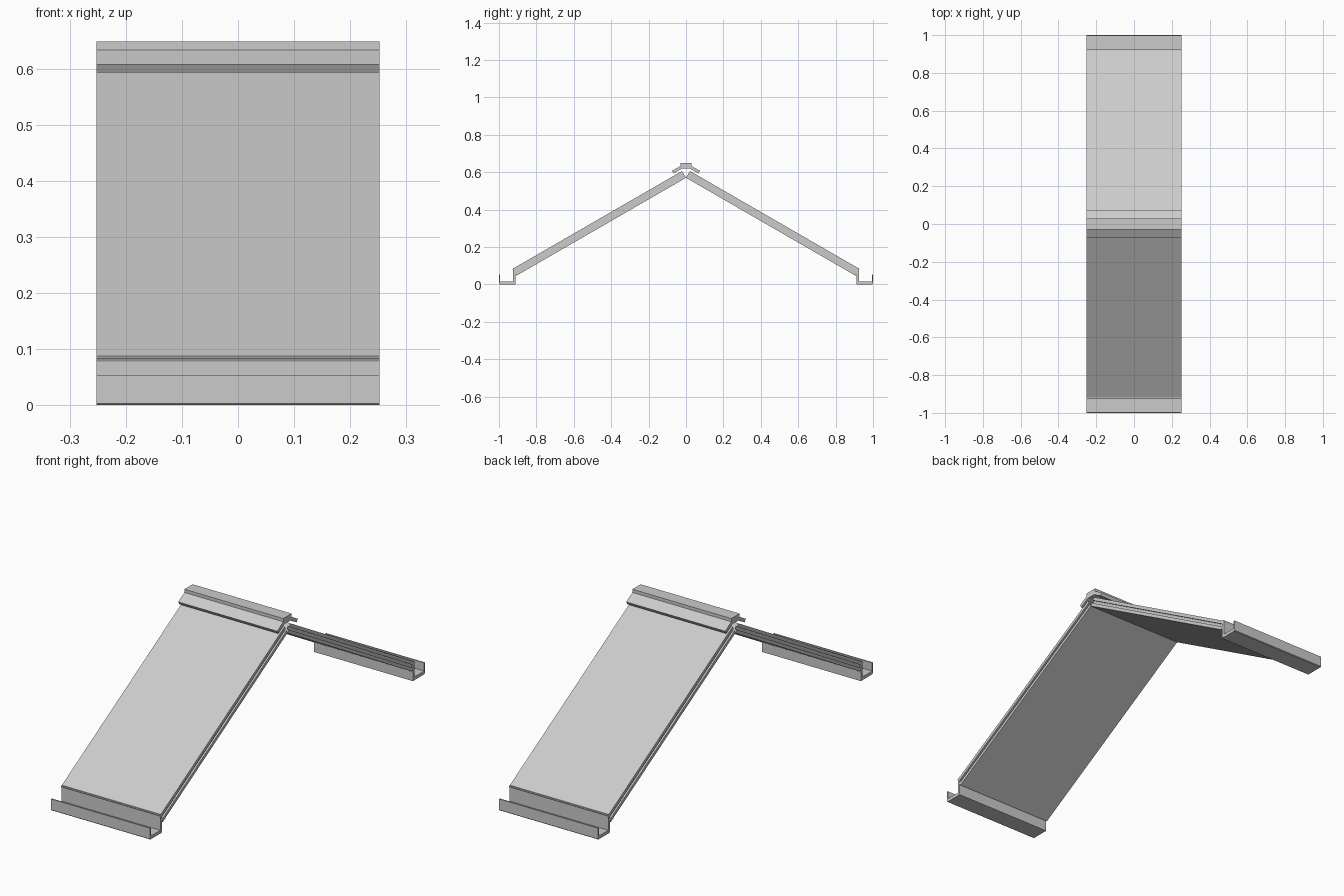
import bpy, bmesh, math
from mathutils import Vector

if "Cube" in bpy.data.objects:
    bpy.data.objects.remove(bpy.data.objects["Cube"])

HALF = 0.252                     # half length of the roof section along x
grey = bpy.data.materials.new("light grey metal")
grey.diffuse_color = (0.6, 0.6, 0.6, 1)
grey.use_nodes = True
grey.node_tree.nodes["Principled BSDF"].inputs["Base Color"].default_value = grey.diffuse_color


def extrude(name, profile, half=HALF):
    """Extrude a closed (y, z) profile along x."""
    bm = bmesh.new()
    face = bm.faces.new([bm.verts.new((-half, y, z)) for y, z in profile])
    out = bmesh.ops.extrude_face_region(bm, geom=[face])["geom"]
    verts = [v for v in out if isinstance(v, bmesh.types.BMVert)]
    bmesh.ops.translate(bm, verts=verts, vec=(2 * half, 0, 0))
    bmesh.ops.recalc_face_normals(bm, faces=bm.faces)
    mesh = bpy.data.meshes.new(name)
    bm.to_mesh(mesh)
    bm.free()
    mesh.materials.append(grey)
    obj = bpy.data.objects.new(name, mesh)
    bpy.context.collection.objects.link(obj)
    return obj


ANGLE = math.radians(30)
UP = Vector((math.cos(ANGLE), -math.sin(ANGLE)))    # down the +y slope
OUT = Vector((math.sin(ANGLE), math.cos(ANGLE)))    # away from the slope
APEX = Vector((0, 0.57))
LENGTH = 1.047

for side, s in (("front", -1), ("back", 1)):
    # Sandwich panel: two skins around a slightly recessed core
    for layer, lo, hi, half in (("inner_skin", 0, 0.015, HALF),
                                ("core", 0.015, 0.027, HALF - 0.008),
                                ("outer_skin", 0.027, 0.042, HALF)):
        pts = [APEX + OUT * lo, APEX + UP * LENGTH + OUT * lo,
               APEX + UP * LENGTH + OUT * hi, APEX + OUT * hi]
        extrude(f"{side}_{layer}", [(s * p.x, p.y) for p in pts], half)

    # Gutter: tall wall against the eave, flat base, short outer lip
    gutter = [(0.912, 0.088), (0.925, 0.088), (0.925, 0.015), (0.994, 0.015),
              (0.994, 0.053), (1.0, 0.053), (1.0, 0.003), (0.997, 0),
              (0.912, 0)]
    extrude(f"{side}_gutter", [(s * y, z) for y, z in gutter])

# Ridge cap: raised flat top with a sloping flange on each side
right = [(0.03, 0.648), (0.03, 0.633), (0.075, 0.607), (0.067, 0.593),
         (0.022, 0.619)]
extrude("ridge_cap", right + [(-y, z) for y, z in reversed(right)])
